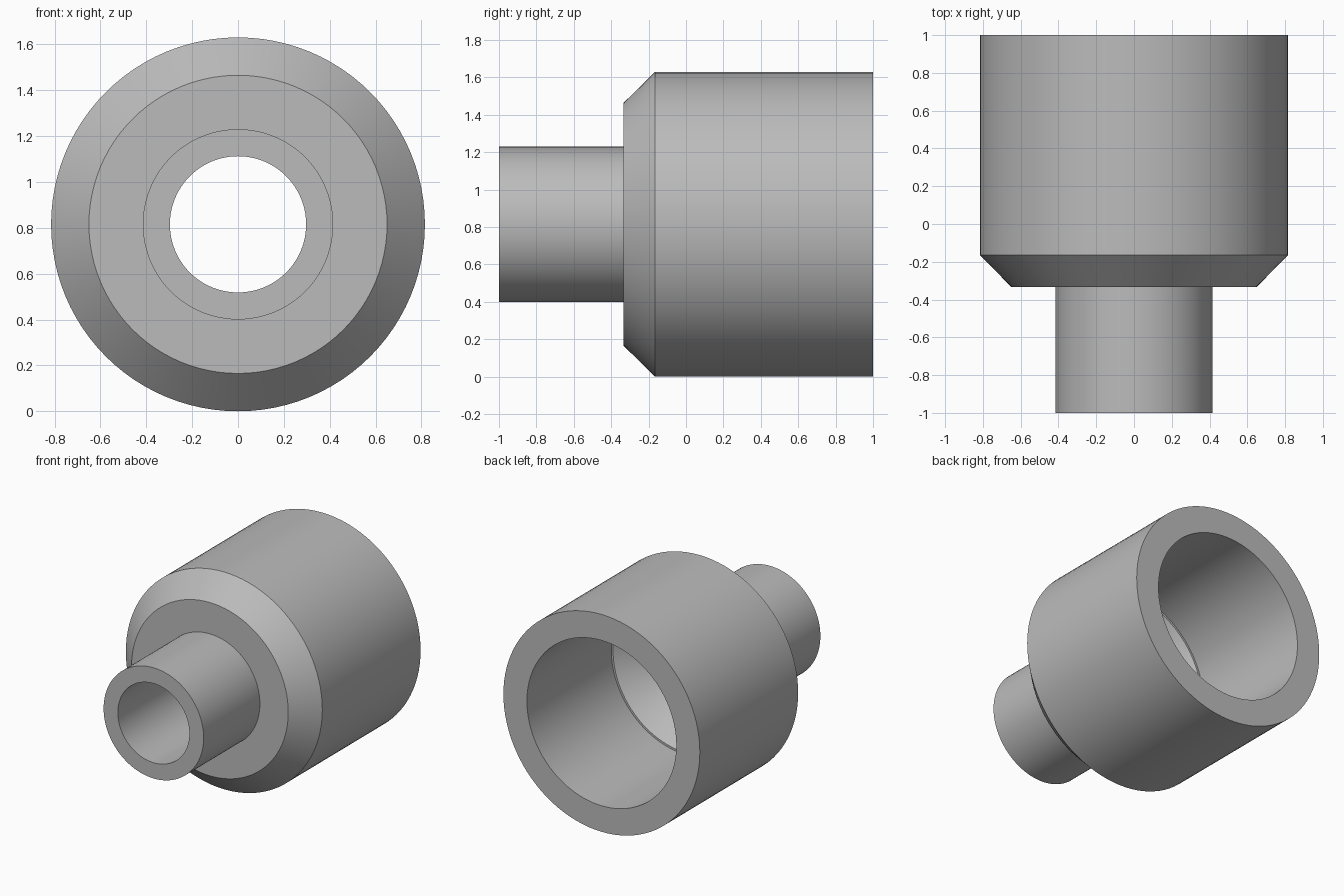
import bpy, bmesh, math
from mathutils import Matrix

cube = bpy.data.objects.get("Cube")
if cube:
    bpy.data.objects.remove(cube, do_unlink=True)

SEGMENTS = 96
AXIS_Z = 0.815

grey = bpy.data.materials.new("plain grey")
grey.use_nodes = True
colour = (0.5, 0.5, 0.5, 1)
grey.diffuse_color = colour
grey.node_tree.nodes["Principled BSDF"].inputs["Base Color"].default_value = colour

# Closed wall profile as (radius, y): outside from the spigot to the socket, then back inside
profile = [
    (0.297, -1), (0.415, -1), (0.415, -0.333),     # spigot
    (0.65, -0.333), (0.815, -0.165), (0.815, 1),   # shoulder, chamfer, body
    (0.62, 1), (0.62, 0),                          # socket rim and bore
    (0.605, 0), (0.297, -0.31),                    # stop ledge and inner taper
]


def lathe(name, points):
    bm = bmesh.new()
    rings = []
    for i in range(SEGMENTS):
        turn = Matrix.Rotation(math.tau * i / SEGMENTS, 3, "Y")
        rings.append([bm.verts.new(turn @ Matrix.Translation((r, y, 0)).translation)
                      for r, y in points])
    for i, ring in enumerate(rings):
        after = rings[(i + 1) % SEGMENTS]
        for j in range(len(points)):
            k = (j + 1) % len(points)
            bm.faces.new((ring[j], ring[k], after[k], after[j]))
    bmesh.ops.recalc_face_normals(bm, faces=bm.faces)
    mesh = bpy.data.meshes.new(name)
    bm.to_mesh(mesh)
    bm.free()
    obj = bpy.data.objects.new(name, mesh)
    bpy.context.collection.objects.link(obj)
    return obj


fitting = lathe("reducer_fitting", profile)
fitting.location.z = AXIS_Z
fitting.data.materials.append(grey)
bpy.ops.object.select_all(action="DESELECT")
fitting.select_set(True)
bpy.context.view_layer.objects.active = fitting
bpy.ops.object.shade_smooth_by_angle(angle=math.radians(25))
